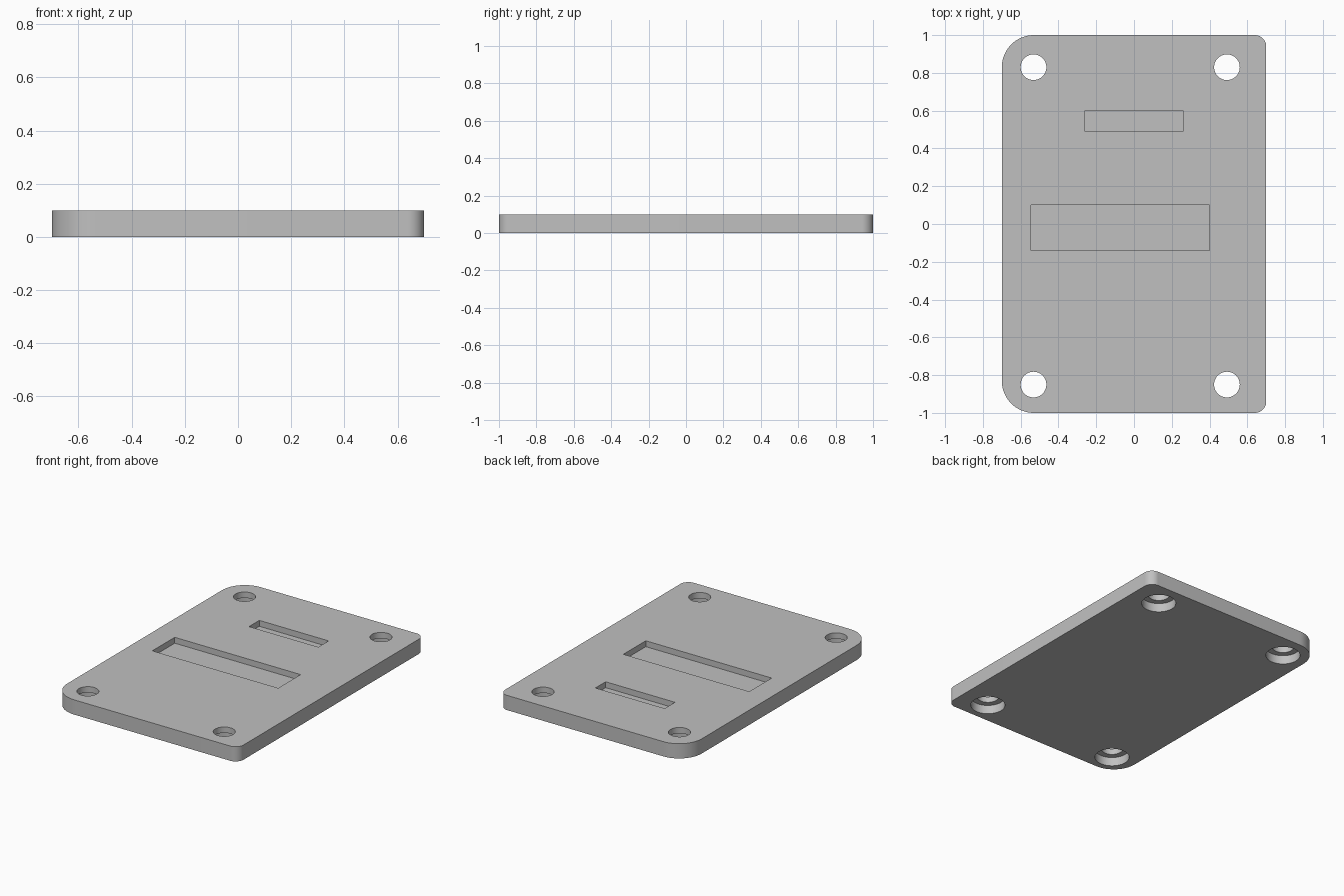
import bpy
import bmesh
import math

if "Cube" in bpy.data.objects:
    bpy.data.objects.remove(bpy.data.objects["Cube"], do_unlink=True)

HALF_X, HALF_Y, THICK = 0.70, 1.0, 0.10

grey = bpy.data.materials.new("plain grey")
grey.use_nodes = True
colour = (0.53, 0.53, 0.53, 1)
grey.diffuse_color = colour
grey.node_tree.nodes["Principled BSDF"].inputs["Base Color"].default_value = colour


def prism(name, outline, z0, z1):
    """Extrude a closed 2D outline from z0 to z1."""
    bm = bmesh.new()
    face = bm.faces.new([bm.verts.new((x, y, z0)) for x, y in outline])
    top = bmesh.ops.extrude_face_region(bm, geom=[face])["geom"]
    verts = [v for v in top if isinstance(v, bmesh.types.BMVert)]
    bmesh.ops.translate(bm, verts=verts, vec=(0, 0, z1 - z0))
    bmesh.ops.recalc_face_normals(bm, faces=bm.faces)
    mesh = bpy.data.meshes.new(name)
    bm.to_mesh(mesh)
    bm.free()
    mesh.materials.append(grey)
    obj = bpy.data.objects.new(name, mesh)
    bpy.context.collection.objects.link(obj)
    return obj


def arc(cx, cy, r, start, sweep, steps):
    return [(cx + r * math.cos(start + sweep * i / steps),
             cy + r * math.sin(start + sweep * i / steps)) for i in range(steps + 1)]


def circle(cx, cy, r):
    return arc(cx, cy, r, 0, math.tau, 48)[:-1]


def rectangle(x0, x1, y0, y1):
    return [(x0, y0), (x1, y0), (x1, y1), (x0, y1)]


# Plate outline: small corner radius on +x, large on -x
outline = []
corners = [(1, 1, 0.06), (-1, 1, 0.17), (-1, -1, 0.17), (1, -1, 0.06)]
for i, (sx, sy, r) in enumerate(corners):
    outline += arc(sx * (HALF_X - r), sy * (HALF_Y - r), r,
                   i * math.pi / 2, math.pi / 2, 16)
plate = prism("mounting_plate", outline, 0, THICK)

# Two shallow pockets in the top face
cutters = [
    prism("large_pocket_cutter", rectangle(-0.545, 0.40, -0.14, 0.10), 0.06, 0.2),
    prism("small_pocket_cutter", rectangle(-0.26, 0.26, 0.49, 0.60), 0.06, 0.2),
]

# Four screw holes, counterbored from below
for x in (-0.532, 0.492):
    for y in (-0.85, 0.83):
        cutters.append(prism("counterbore_cutter", circle(x, y, 0.108), -0.1, 0.06))
        cutters.append(prism("screw_hole_cutter", circle(x, y, 0.068), -0.2, 0.2))

# Apply the cuts
bpy.context.view_layer.objects.active = plate
plate.select_set(True)
for cutter in cutters:
    cutter.hide_render = True
    mod = plate.modifiers.new("cut", "BOOLEAN")
    mod.operation = "DIFFERENCE"
    mod.solver = "EXACT"
    mod.object = cutter
    bpy.ops.object.modifier_apply(modifier=mod.name)
for cutter in cutters:
    bpy.data.objects.remove(cutter, do_unlink=True)

bpy.ops.object.select_all(action="DESELECT")
plate.select_set(True)
bpy.ops.object.shade_smooth_by_angle(angle=math.radians(30))
